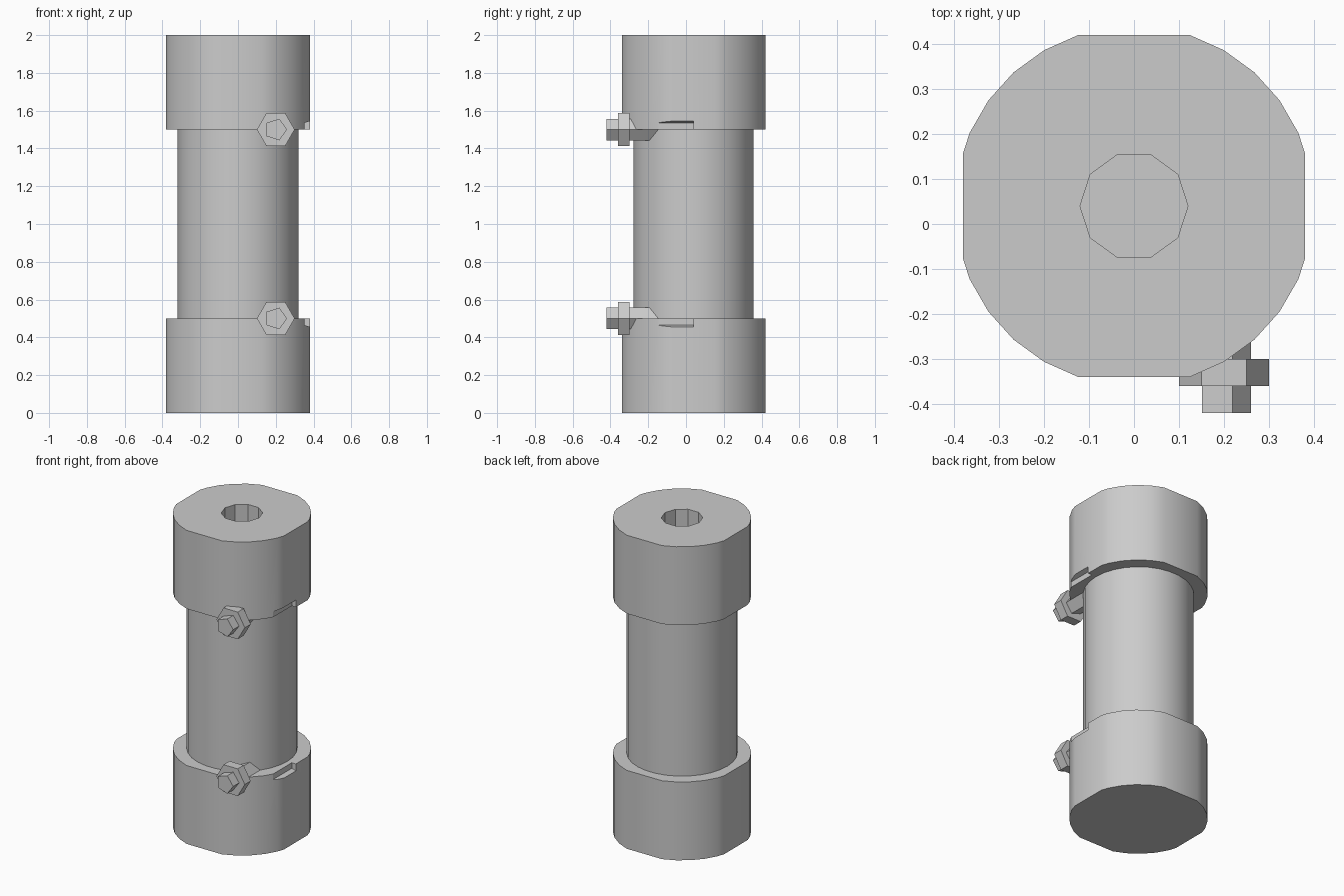
import bpy
from math import sin, cos, tau, radians

if "Cube" in bpy.data.objects:
    bpy.data.objects.remove(bpy.data.objects["Cube"], do_unlink=True)

steel = bpy.data.materials.new("steel grey")
steel.use_nodes = True
GREY = (0.6, 0.6, 0.6, 1)
steel.diffuse_color = GREY
steel.node_tree.nodes["Principled BSDF"].inputs["Base Color"].default_value = GREY

AXIS_Y = 0.04  # the body's centre line


def prism(name, sides, radius, lo, hi, x=0, other=AXIS_Y, axis="z", turn=0.0):
    """Closed prism along z (other = centre y) or along y (other = centre z)."""
    verts = []
    for end in (lo, hi):
        for i in range(sides):
            a = tau * i / sides + turn
            u, v = x + radius * cos(a), other + radius * sin(a)
            verts.append((u, v, end) if axis == "z" else (u, end, v))
    faces = [tuple(range(sides))[::-1], tuple(range(sides, 2 * sides))]
    for i in range(sides):
        j = (i + 1) % sides
        faces.append((i, j, sides + j, sides + i))
    if axis == "y":
        faces = [f[::-1] for f in faces]
    mesh = bpy.data.meshes.new(name)
    mesh.from_pydata(verts, [], faces)
    mesh.materials.append(steel)
    obj = bpy.data.objects.new(name, mesh)
    bpy.context.collection.objects.link(obj)
    return obj


def activate(obj):
    bpy.ops.object.select_all(action="DESELECT")
    obj.select_set(True)
    bpy.context.view_layer.objects.active = obj


def carve(obj, cutter, operation="DIFFERENCE"):
    mod = obj.modifiers.new("carve", "BOOLEAN")
    mod.object, mod.operation, mod.solver = cutter, operation, "EXACT"
    activate(obj)
    bpy.ops.object.modifier_apply(modifier=mod.name)
    bpy.data.objects.remove(cutter, do_unlink=True)


def smooth(obj):
    activate(obj)
    bpy.ops.object.shade_smooth_by_angle(angle=radians(30))


# Central tube
smooth(prism("tube", 30, 0.32, 0.5, 1.5))

for label, base, seam in (("lower", 0, 0.5), ("upper", 1.5, 1.5)):
    # End cap: round block with four flats
    cap = prism(label + "_cap", 30, 0.4, base, base + 0.5)
    square = prism("flats", 4, 0.38 * 2 ** 0.5, base - 0.1, base + 0.6, turn=tau / 8)
    carve(cap, square, "INTERSECT")
    # Five-sided groove in the left flat, at the seam
    carve(cap, prism("groove", 5, 0.06, -0.5, 0.04, 0.4, seam, "y"))
    if label == "upper":
        # Ten-sided hole in the top
        carve(cap, prism("hole", 10, 0.12, 1.501, 2.1))
    smooth(cap)

    # Bolt and its nut on the seam
    prism(label + "_bolt", 5, 0.06, -0.42, 0.04, 0.2, seam, "y")
    prism(label + "_nut", 6, 0.1, -0.36, -0.3, 0.2, seam, "y")
